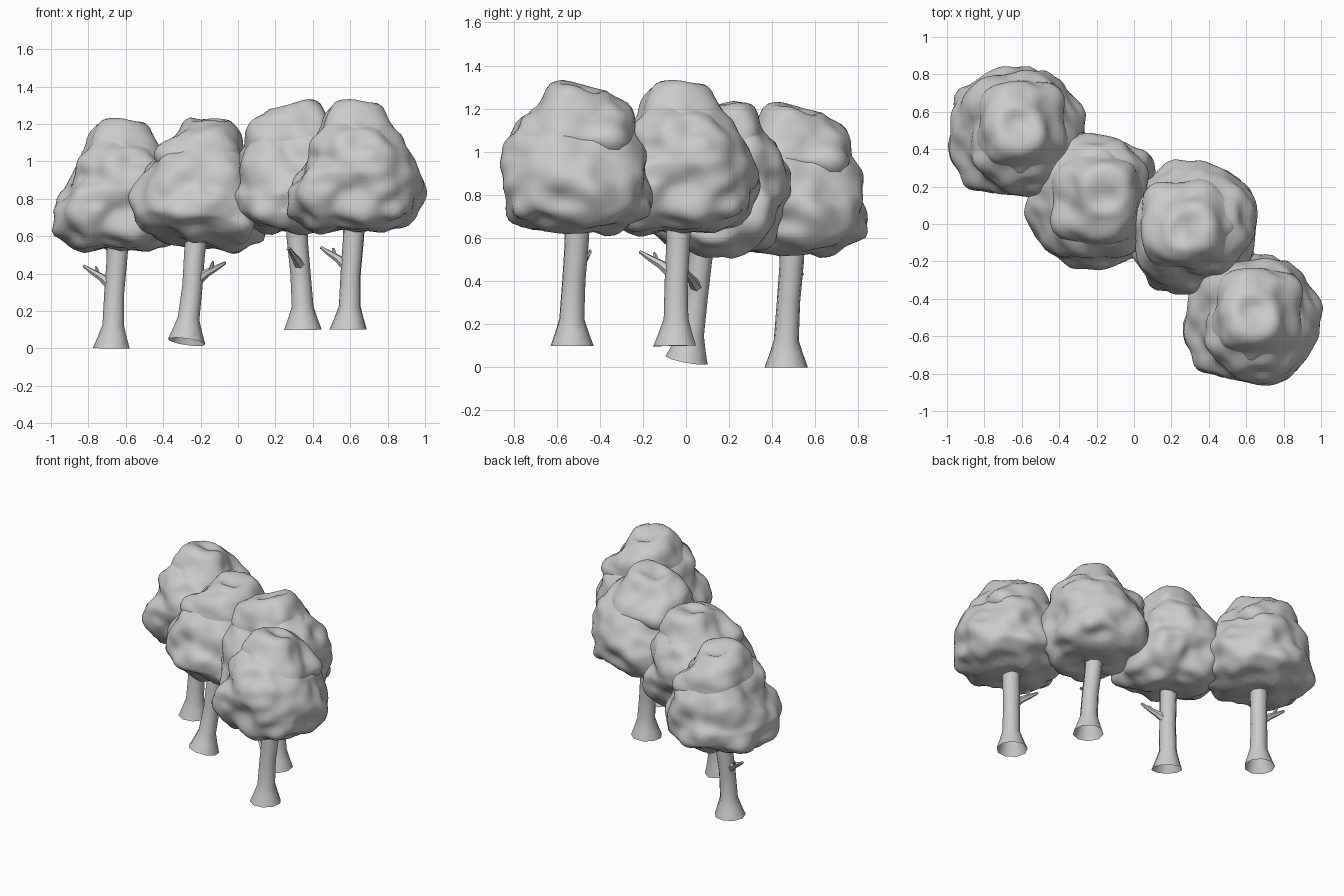
import bpy, bmesh, math
from mathutils import Vector, Matrix, noise

if "Cube" in bpy.data.objects:
    bpy.data.objects.remove(bpy.data.objects["Cube"], do_unlink=True)

grey = bpy.data.materials.new("plain grey")
grey.use_nodes = True
colour = (0.6, 0.6, 0.6, 1)
grey.diffuse_color = colour
grey.node_tree.nodes["Principled BSDF"].inputs["Base Color"].default_value = colour


def finish(bm, name, angle):
    mesh = bpy.data.meshes.new(name)
    bm.to_mesh(mesh)
    bm.free()
    mesh.materials.append(grey)
    mesh.shade_smooth()
    mesh.set_sharp_from_angle(angle=math.radians(angle))
    return mesh


def tube(bm, path, sides, axis):
    """Skin parallel rings, all square to one axis, along a path of (x, y, z, radius)."""
    turn = Vector(axis).to_track_quat('Z', 'Y')
    rings = []
    for x, y, z, radius in path:
        ring = []
        for k in range(sides):
            a = math.tau * k / sides
            offset = Vector((math.cos(a), math.sin(a), 0)) * radius
            ring.append(bm.verts.new(Vector((x, y, z)) + turn @ offset))
        rings.append(ring)
    for low, high in zip(rings, rings[1:]):
        for k in range(sides):
            n = (k + 1) % sides
            bm.faces.new((low[k], low[n], high[n], high[k]))
    bm.faces.new(rings[-1])


def foliage(name, rows, detail, bumps, rough, boxy):
    """Lumpy sphere; rows run top to bottom as height, then reach to +x, +y, -x, -y."""
    bm = bmesh.new()
    bmesh.ops.create_icosphere(bm, subdivisions=detail, radius=1)
    last = len(rows) - 1
    for v in bm.verts:
        t = math.acos(max(-1, min(1, v.co.z))) / math.pi * last
        i = min(int(t), last - 1)
        a = math.atan2(v.co.y, v.co.x) % math.tau
        side = int(a / (math.pi / 2)) % 4
        blend = math.sin(a - side * math.pi / 2) ** 2

        def reach(row):
            r = row[1 + side] * (1 - blend) + row[1 + (side + 1) % 4] * blend
            return Vector((r, row[0]))
        r, z = reach(rows[i]).lerp(reach(rows[i + 1]), t - i)
        r *= 1 + boxy * math.sin(2 * a) ** 2
        v.co = (r * math.cos(a), r * math.sin(a), z)
    bmesh.ops.smooth_vert(bm, verts=bm.verts, factor=0.5,
                          use_axis_x=True, use_axis_y=True, use_axis_z=True)
    bm.normal_update()
    moved = []
    for v in bm.verts:
        push = rough * noise.noise(v.co * 5) + rough * 0.6 * noise.noise(v.co * 9 + Vector((3, 1, 7)))
        for centre, size, height in bumps:
            push += height * math.exp(-((v.co - Vector(centre)).length / size) ** 2)
        moved.append(v.co + v.normal * push)
    for v, co in zip(bm.verts, moved):
        v.co = co
    return finish(bm, name, 50)


# Trunk with flared foot, open underneath
bm = bmesh.new()
tube(bm, [(0, 0, 0, .102), (.004, 0, .06, .08), (.008, 0, .125, .059),
          (.012, .01, .3, .055), (.025, .025, .48, .057), (.03, .028, .62, .062)], 9, (0, 0, 1))
trunk = finish(bm, "trunk", 50)

# Broken branch with a short twig
bm = bmesh.new()
tube(bm, [(-.01, .01, .34, .03), (-.06, .035, .38, .021), (-.11, .055, .41, .015),
          (-.155, .07, .44, .008)], 6, (-.7, .35, .5))
tube(bm, [(-.075, .04, .385, .012), (-.085, .065, .42, .01), (-.09, .08, .435, .006)], 5, (-.2, .5, .6))
branch = finish(bm, "branch", 50)

# Wide lower crown and the overhanging cap on top of it
crown = foliage("crown", [(1.15, 0, 0, 0, 0), (1.14, .1, .1, .09, .11), (1.07, .19, .21, .15, .24),
                          (.97, .27, .28, .24, .31), (.85, .345, .325, .29, .345),
                          (.74, .37, .35, .36, .33), (.62, .345, .35, .345, .275),
                          (.545, .25, .24, .25, .2), (.535, 0, 0, 0, 0)], 5,
                [((.26, -.22, .63), .06, .04), ((.12, -.29, .93), .06, .035),
                 ((-.3, -.15, .66), .06, .03), ((.33, .15, .68), .07, .02)], .05, .06)
cap = foliage("crown_cap", [(1.215, 0, 0, 0, 0), (1.205, .13, .14, .08, .1),
                            (1.13, .2, .21, .14, .16), (1.04, .265, .26, .19, .21),
                            (.96, .28, .28, .2, .22), (.9, .22, .22, .15, .16),
                            (.92, 0, 0, 0, 0)], 4,
              [((.03, -.19, 1.06), .045, .03), ((.22, .03, 1.05), .05, .025),
               ((.22, .22, .93), .1, .05), ((-.1, -.18, .95), .07, .03)], .045, .05)

# Four trees in a diagonal row: foot position, turn, lean of the upward axis
trees = [((-.675, .465, 0), 0, (.01, 0, 1)),
         ((-.275, .005, .035), -188, (.15, .18, 1)),
         ((.347, -.05, .1), 90, (-.01, -.02, 1)),
         ((.59, -.53, .1), -6, (0, 0, 1))]
for number, (foot, turn, up) in enumerate(trees, 1):
    lean = Vector((0, 0, 1)).rotation_difference(Vector(up)).to_matrix().to_4x4()
    place = Matrix.Translation(foot) @ lean @ Matrix.Rotation(math.radians(turn), 4, 'Z')
    for mesh in (trunk, branch, crown, cap):
        ob = bpy.data.objects.new(f"tree_{number}_{mesh.name}", mesh)
        bpy.context.collection.objects.link(ob)
        # Foliage sits slightly off the trunk axis
        shift = (.02, .02, 0) if mesh in (crown, cap) else (0, 0, 0)
        ob.matrix_world = place @ Matrix.Translation(shift)
